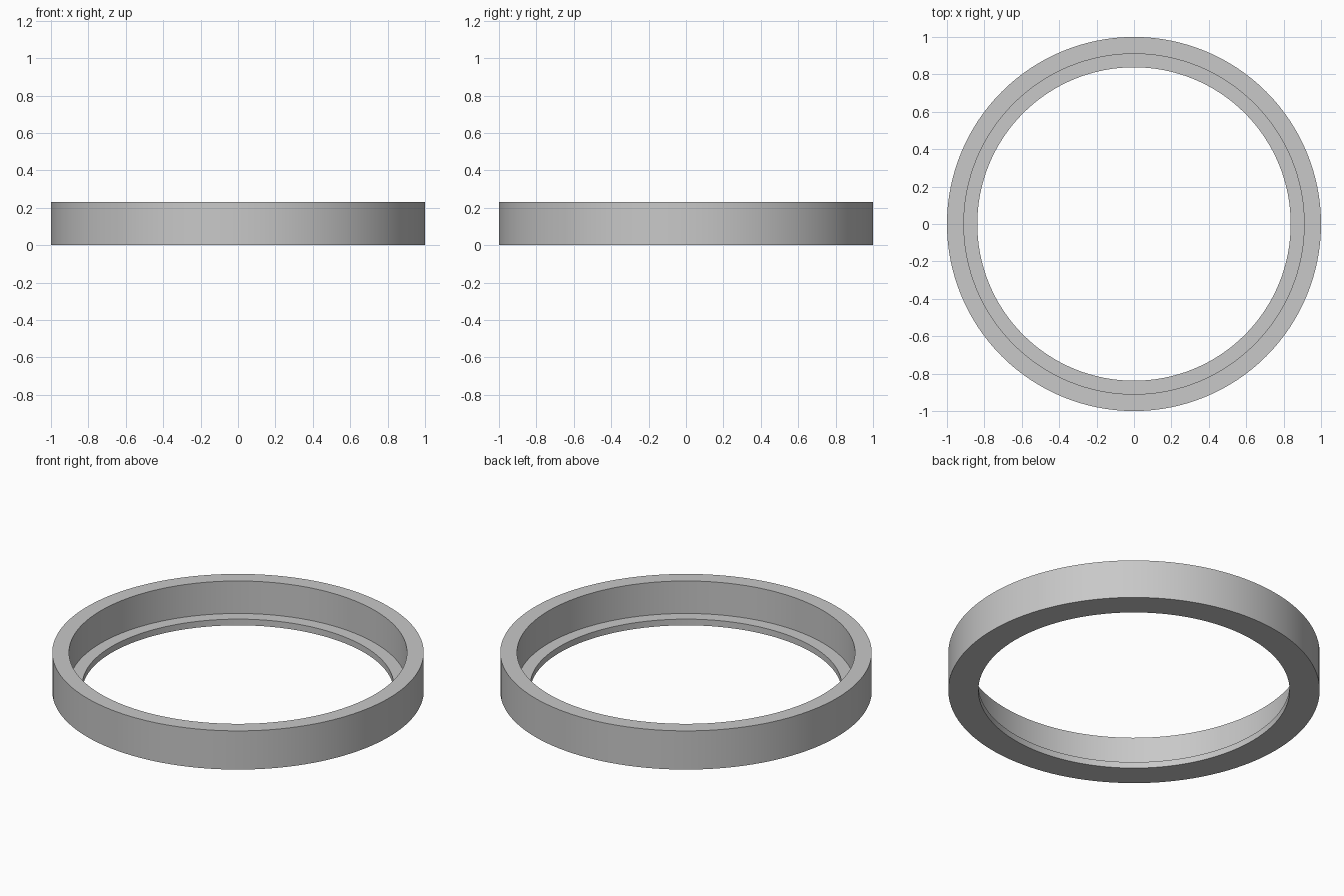
import bpy
import bmesh
import math

cube = bpy.data.objects.get("Cube")
if cube:
    bpy.data.objects.remove(cube, do_unlink=True)

SEGMENTS = 128
HEIGHT = 0.23
OUTER_RADIUS = 1.0
BORE_RADIUS = 0.91
LIP_RADIUS = 0.838
LIP_HEIGHT = 0.037

# Plain grey material
grey = bpy.data.materials.new("light_grey")
grey.use_nodes = True
colour = (0.58, 0.58, 0.58, 1)
grey.diffuse_color = colour
grey.node_tree.nodes["Principled BSDF"].inputs["Base Color"].default_value = colour

# Stepped cross-section of the ring, as radius and height
profile = [
    (LIP_RADIUS, 0),
    (OUTER_RADIUS, 0),
    (OUTER_RADIUS, HEIGHT),
    (BORE_RADIUS, HEIGHT),
    (BORE_RADIUS, LIP_HEIGHT),
    (LIP_RADIUS, LIP_HEIGHT),
]

# Spin the closed section around the vertical axis
bm = bmesh.new()
verts = [bm.verts.new((r, 0, z)) for r, z in profile]
edges = [bm.edges.new((a, b)) for a, b in zip(verts, verts[1:] + verts[:1])]
bmesh.ops.spin(bm, geom=verts + edges, cent=(0, 0, 0), axis=(0, 0, 1),
               angle=math.tau, steps=SEGMENTS, use_merge=False)
bmesh.ops.remove_doubles(bm, verts=bm.verts, dist=0.0001)
bmesh.ops.recalc_face_normals(bm, faces=bm.faces)

mesh = bpy.data.meshes.new("stepped_ring")
bm.to_mesh(mesh)
bm.free()
mesh.materials.append(grey)

ring = bpy.data.objects.new("stepped_ring", mesh)
bpy.context.collection.objects.link(ring)

# Smooth round walls with crisp rims
bpy.ops.object.select_all(action="DESELECT")
ring.select_set(True)
bpy.context.view_layer.objects.active = ring
bpy.ops.object.shade_smooth_by_angle(angle=math.radians(30))
